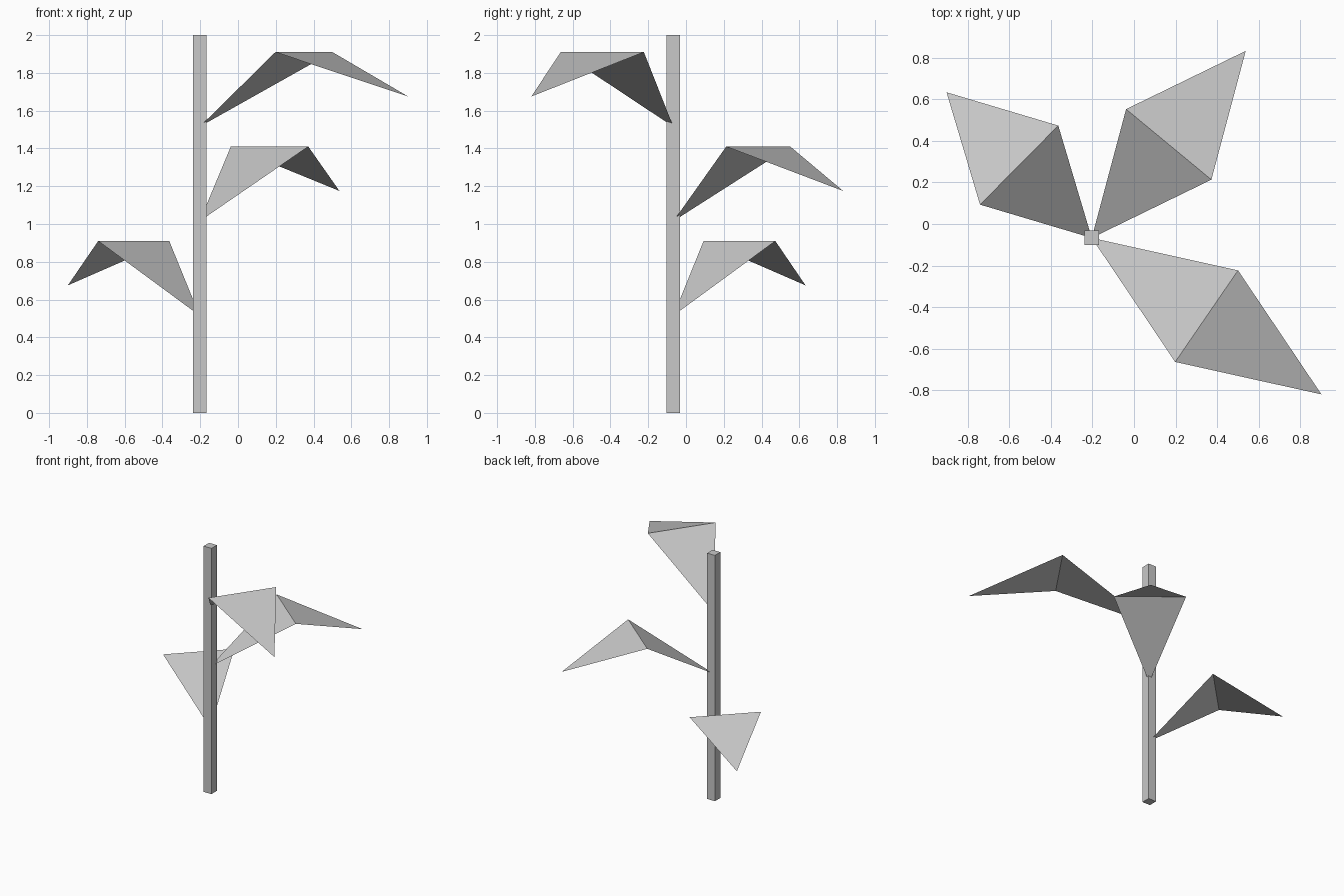
import bpy
import bmesh
from mathutils import Vector

if "Cube" in bpy.data.objects:
    bpy.data.objects.remove(bpy.data.objects["Cube"], do_unlink=True)

# One plain grey for the whole plant
grey = bpy.data.materials.new("light_grey")
grey.use_nodes = True
colour = (0.58, 0.58, 0.58, 1)
grey.diffuse_color = colour
grey.node_tree.nodes["Principled BSDF"].inputs["Base Color"].default_value = colour

AXIS = Vector((-0.203, -0.067, 0))
STEM_WIDTH, STEM_HEIGHT = 0.07, 2.0
RISE, DROP = 0.395, 0.235


def finish(name, bm):
    mesh = bpy.data.meshes.new(name)
    bm.to_mesh(mesh)
    bm.free()
    mesh.materials.append(grey)
    obj = bpy.data.objects.new(name, mesh)
    bpy.context.collection.objects.link(obj)
    return obj


def make_leaf(name, fold_height, corner_a, corner_b):
    """Thin diamond leaf, folded across its widest line."""
    a = Vector((*corner_a, fold_height))
    b = Vector((*corner_b, fold_height))
    root = AXIS + Vector((0, 0, fold_height - RISE))
    tip = a + b - AXIS
    tip.z = fold_height - DROP
    bm = bmesh.new()
    root, a, b, tip = [bm.verts.new(p) for p in (root, a, b, tip)]
    bm.faces.new((root, a, b))
    bm.faces.new((a, tip, b))
    return finish(name, bm)


# Square stem
bm = bmesh.new()
bmesh.ops.create_cube(bm, size=1)
bmesh.ops.scale(bm, vec=(STEM_WIDTH, STEM_WIDTH, STEM_HEIGHT), verts=bm.verts)
bmesh.ops.translate(bm, vec=AXIS + Vector((0, 0, STEM_HEIGHT / 2)), verts=bm.verts)
finish("stem", bm)

# Three leaves climbing the stem, corners ordered so the tops face up
make_leaf("lower_leaf", 0.91, (-0.364, 0.473), (-0.74, 0.093))
make_leaf("middle_leaf", 1.41, (0.372, 0.213), (-0.038, 0.552))
make_leaf("upper_leaf", 1.91, (0.198, -0.663), (0.5, -0.223))
